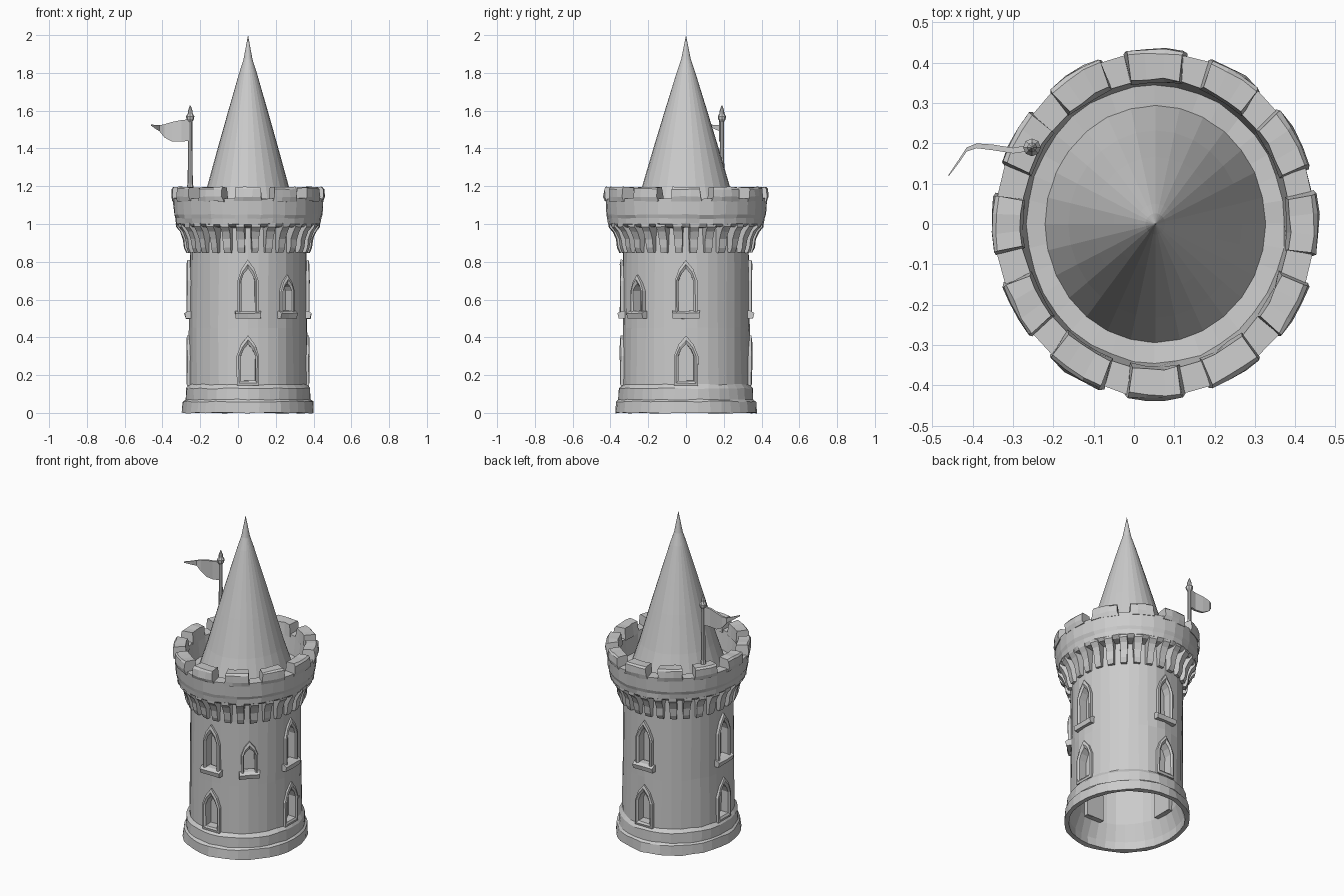
import bpy, bmesh, random
from math import sin, cos, radians, pi
from mathutils import Vector

random.seed(4)
CX, SQUASH = 0.053, 0.93     # tower axis, and its slightly oval plan

cube = bpy.data.objects.get("Cube")
if cube:
    bpy.data.objects.remove(cube)

stone = bpy.data.materials.new("grey_stone")
stone.use_nodes = True
GREY = (0.6, 0.6, 0.6, 1)
stone.diffuse_color = GREY
stone.node_tree.nodes["Principled BSDF"].inputs["Base Color"].default_value = GREY


def place(angle, r, t, z):
    """Radius, sideways offset and height at a compass angle on the tower."""
    a = radians(angle)
    return Vector((CX + SQUASH * (r * cos(a) - t * sin(a)),
                   r * sin(a) + t * cos(a), z))


def loft(bm, sections, wrap=False, closed=True, caps=True, rough=0.0):
    """Bridge matching sections; wrap joins the last to the first."""
    rows = [[bm.verts.new(Vector(p) + Vector([random.uniform(-rough, rough) for _ in p]))
             for p in s] for s in sections]
    n = len(rows[0])
    pairs = list(zip(rows, rows[1:]))
    if wrap:
        pairs.append((rows[-1], rows[0]))
    for a, b in pairs:
        for i in range(n if closed else n - 1):
            j = (i + 1) % n
            bm.faces.new((a[i], a[j], b[j], b[i]))
    if caps and not wrap:
        bm.faces.new(rows[0][::-1])
        bm.faces.new(rows[-1])


def finish(bm, name):
    bmesh.ops.recalc_face_normals(bm, faces=bm.faces)
    mesh = bpy.data.meshes.new(name)
    bm.to_mesh(mesh)
    bm.free()
    mesh.materials.append(stone)
    obj = bpy.data.objects.new(name, mesh)
    bpy.context.scene.collection.objects.link(obj)
    return obj


def lathe(name, profile, sides, closed, rough):
    bm = bmesh.new()
    loft(bm, [[place(360 * i / sides, r, 0, z) for r, z in profile]
              for i in range(sides)], wrap=True, closed=closed, rough=rough)
    bmesh.ops.remove_doubles(bm, verts=bm.verts, dist=0.0005)
    return finish(bm, name)


# Hollow tower: base, wall, parapet, walkway and inner wall in one profile
tower = lathe("tower_wall", [
    (0.345, 0), (0.375, 0), (0.37, 0.06), (0.358, 0.07), (0.355, 0.13), (0.338, 0.15),
    (0.335, 0.45), (0.333, 0.85), (0.335, 0.98), (0.395, 0.985), (0.412, 1.0),
    (0.415, 1.03), (0.422, 1.05), (0.427, 1.135), (0.358, 1.135), (0.345, 1.02),
    (0.28, 1.015), (0.28, 0.985), (0.31, 0.97), (0.31, 0.5), (0.312, 0.15),
    (0.345, 0.05)], 36, True, 0.003)

# Conical roof, open underneath, with a slender tip
lathe("roof_cone", [
    (0.27, 1.005), (0.296, 1.01), (0.232, 1.2), (0.167, 1.42), (0.112, 1.6), (0.05, 1.8),
    (0.026, 1.87), (0.016, 1.92), (0.008, 1.96), (0.0003, 2.0)], 28, False, 0.0)

# Twelve merlons on the parapet
bm = bmesh.new()
for k in range(12):
    half = random.uniform(9.4, 10.8)
    sections = []
    for s in (-1, -0.35, 0.35, 1):
        low, high = 30 * k + s * half * 1.06, 30 * k + s * half * 0.95
        sections.append([place(low, 0.352, 0, 1.12), place(low, 0.43, 0, 1.12),
                         place(high, 0.437, 0, 1.145), place(high, 0.434, 0, 1.185),
                         place(high, 0.425, 0, 1.195), place(high, 0.36, 0, 1.193)])
    loft(bm, sections, rough=0.003)
finish(bm, "merlons")

# Curved corbels carrying the parapet
bracket = [(0.32, 0.85), (0.352, 0.848), (0.364, 0.875), (0.37, 0.92),
           (0.388, 0.96), (0.41, 0.985), (0.41, 1.005), (0.32, 1.005)]
COUNT = 28
bm = bmesh.new()
for k in range(COUNT):
    loft(bm, [[place(360 * (k + 0.5) / COUNT, r, s * (0.019 + 0.04 * (z - 0.85)), z)
               for r, z in bracket] for s in (-1, 1)], rough=0.002)
finish(bm, "corbels")


# Pointed windows: frame, recessed panel, optional sill
def arch(half, bottom, spring, top):
    rise = top - spring
    side = [(half, bottom), (half, spring), (half * 0.62, spring + rise * 0.55)]
    return side + [(0, top)] + [(-t, z) for t, z in side[::-1]]


frames, panels, sills, cutter = (bmesh.new() for _ in range(4))


def window(angle, half, bottom, spring, top, sill):
    outer = arch(half, bottom, spring, top)
    inner = arch(half * 0.64, bottom + 0.025, spring, top - 0.045)
    loft(frames, [[place(angle, 0.285, o[0], o[1]), place(angle, 0.346, o[0], o[1]),
                   place(angle, 0.35, (o[0] + i[0]) / 2, (o[1] + i[1]) / 2),
                   place(angle, 0.342, i[0], i[1]), place(angle, 0.285, i[0], i[1])]
                  for o, i in zip(outer, inner)], wrap=True, rough=0.0015)
    loft(panels, [[place(angle, r, t, z) for t, z in outer] for r in (0.278, 0.29)])
    cut = arch(half * 0.8, bottom + 0.012, spring, top - 0.022)
    loft(cutter, [[place(angle, r, t, z) for t, z in cut] for r in (0.25, 0.45)])
    if sill:
        w = half + 0.012
        loft(sills, [[place(angle, 0.3, t, bottom - 0.005), place(angle, 0.355, t, bottom - 0.005),
                      place(angle, 0.362, t, bottom + 0.022), place(angle, 0.34, t, bottom + 0.035),
                      place(angle, 0.3, t, bottom + 0.035)] for t in (-w, 0, w)], rough=0.002)


for quarter in (0, 90, 180, 270):
    window(quarter, 0.06, 0.505, 0.70, 0.81, True)
    window(quarter, 0.064, 0.145, 0.30, 0.41, False)
window(-49, 0.05, 0.505, 0.645, 0.73, True)

finish(frames, "window_frames")
finish(panels, "window_panels")
finish(sills, "window_sills")

# Cut the window openings through the wall
cut_obj = finish(cutter, "window_cutter")
cut_obj.hide_render = True
mod = tower.modifiers.new("openings", 'BOOLEAN')
mod.operation, mod.solver, mod.object = 'DIFFERENCE', 'EXACT', cut_obj
graph = bpy.context.evaluated_depsgraph_get()
baked = bpy.data.meshes.new_from_object(tower.evaluated_get(graph))
tower.modifiers.clear()
tower.data = baked
bpy.data.objects.remove(cut_obj)

# Flagpole with a pointed finial
POLE = Vector((-0.253, 0.19, 0))
bm = bmesh.new()
loft(bm, [[POLE + Vector((r * cos(pi * i / 4), r * sin(pi * i / 4), z)) for i in range(8)]
          for r, z in [(0.02, 1.17), (0.014, 1.22), (0.011, 1.42), (0.011, 1.54), (0.02, 1.555),
                       (0.022, 1.57), (0.013, 1.585), (0.012, 1.6), (0.002, 1.628)]])
finish(bm, "flagpole")

# Waving pennant: x, y, lower and upper edge, half thickness
bm = bmesh.new()
loft(bm, [[(x, y - h, low), (x, y - h, high), (x, y + h, high), (x, y + h, low)]
          for x, y, low, high, h in [
              (-0.25, 0.19, 1.44, 1.555, 0.008), (-0.30, 0.182, 1.437, 1.55, 0.007),
              (-0.35, 0.19, 1.437, 1.54, 0.007), (-0.39, 0.194, 1.458, 1.528, 0.006),
              (-0.415, 0.185, 1.49, 1.523, 0.005), (-0.435, 0.155, 1.503, 1.524, 0.004),
              (-0.46, 0.12, 1.52, 1.527, 0.002)]])
finish(bm, "flag")
